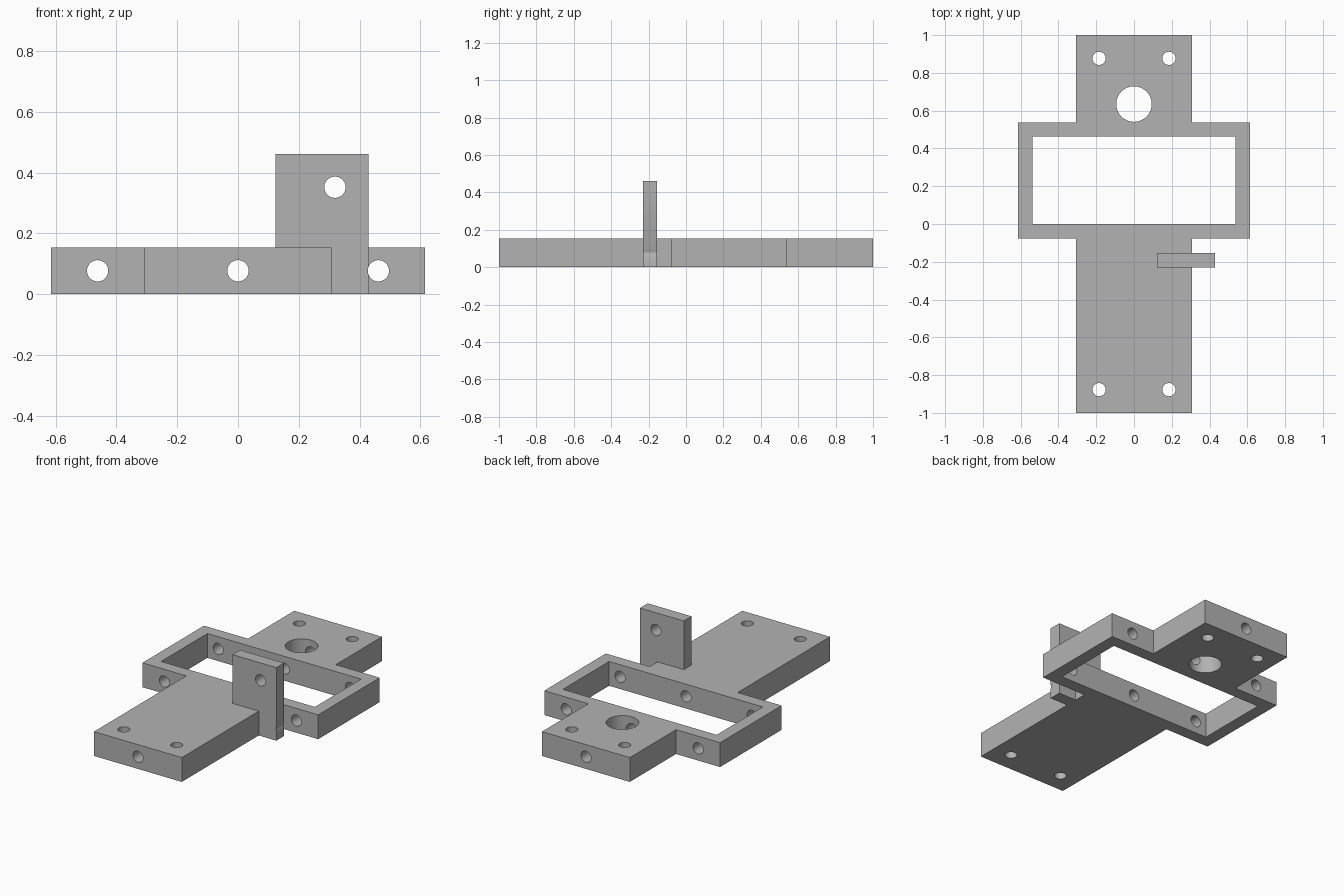
import bpy, bmesh, math

cube = bpy.data.objects.get("Cube")
if cube:
    bpy.data.objects.remove(cube, do_unlink=True)

grey = bpy.data.materials.new("plain grey")
grey.use_nodes = True
colour = (0.45, 0.45, 0.45, 1)
grey.diffuse_color = colour
grey.node_tree.nodes["Principled BSDF"].inputs["Base Color"].default_value = colour

THICK = 0.154      # plate thickness
HOLE = 0.035       # small hole radius


def prism(name, outline, z0, z1):
    """Extrude a flat outline from z0 up to z1."""
    bm = bmesh.new()
    face = bm.faces.new([bm.verts.new((x, y, z0)) for x, y in outline])
    new = bmesh.ops.extrude_face_region(bm, geom=[face])["geom"]
    verts = [g for g in new if isinstance(g, bmesh.types.BMVert)]
    bmesh.ops.translate(bm, verts=verts, vec=(0, 0, z1 - z0))
    bmesh.ops.recalc_face_normals(bm, faces=bm.faces)
    mesh = bpy.data.meshes.new(name)
    bm.to_mesh(mesh)
    bm.free()
    mesh.materials.append(grey)
    obj = bpy.data.objects.new(name, mesh)
    bpy.context.collection.objects.link(obj)
    return obj


def box(name, x0, x1, y0, y1, z0, z1):
    return prism(name, [(x0, y0), (x1, y0), (x1, y1), (x0, y1)], z0, z1)


def drill(name, location, radius, depth, along_y=False):
    bpy.ops.mesh.primitive_cylinder_add(
        vertices=48, radius=radius, depth=depth, location=location,
        rotation=(math.pi / 2 if along_y else 0, 0, 0))
    obj = bpy.context.object
    obj.name = name
    obj.data.materials.append(grey)
    return obj


def combine(target, tool, operation):
    """Apply a boolean and discard the tool."""
    tool.hide_render = True
    mod = target.modifiers.new(operation, 'BOOLEAN')
    mod.operation, mod.object, mod.solver = operation, tool, 'EXACT'
    bpy.context.view_layer.objects.active = target
    bpy.ops.object.modifier_apply(modifier=mod.name)
    bpy.data.objects.remove(tool, do_unlink=True)


# Cross-shaped base plate: half outline mirrored in x
half = [(0.307, -1), (0.307, -0.077), (0.615, -0.077),
        (0.615, 0.538), (0.307, 0.538), (0.307, 1)]
plate = prism("base_plate", half + [(-x, y) for x, y in reversed(half)], 0, THICK)

# Upright tab joined to the side of the plate
combine(plate, box("upright_tab", 0.123, 0.43, -0.231, -0.154, 0, 0.462), 'UNION')

# Rectangular window
combine(plate, box("window_cutter", -0.538, 0.538, 0, 0.462, -0.1, 0.3), 'DIFFERENCE')

# Corner mounting holes and the large vertical hole
for x in (-0.185, 0.185):
    for y in (-0.877, 0.877):
        combine(plate, drill("mount_cutter", (x, y, 0.1), HOLE, 0.6), 'DIFFERENCE')
combine(plate, drill("large_cutter", (0, 0.635, 0.1), 0.094, 0.6), 'DIFFERENCE')

# Long holes running front to back
for x in (-0.462, 0, 0.462):
    combine(plate, drill("long_cutter", (x, 0, THICK / 2), HOLE, 2.4, True), 'DIFFERENCE')

# Hole through the tab
combine(plate, drill("tab_cutter", (0.319, -0.19, 0.352), HOLE, 0.3, True), 'DIFFERENCE')

bpy.ops.object.select_all(action='DESELECT')
plate.select_set(True)
bpy.context.view_layer.objects.active = plate
bpy.ops.object.shade_smooth_by_angle(angle=math.radians(30))
